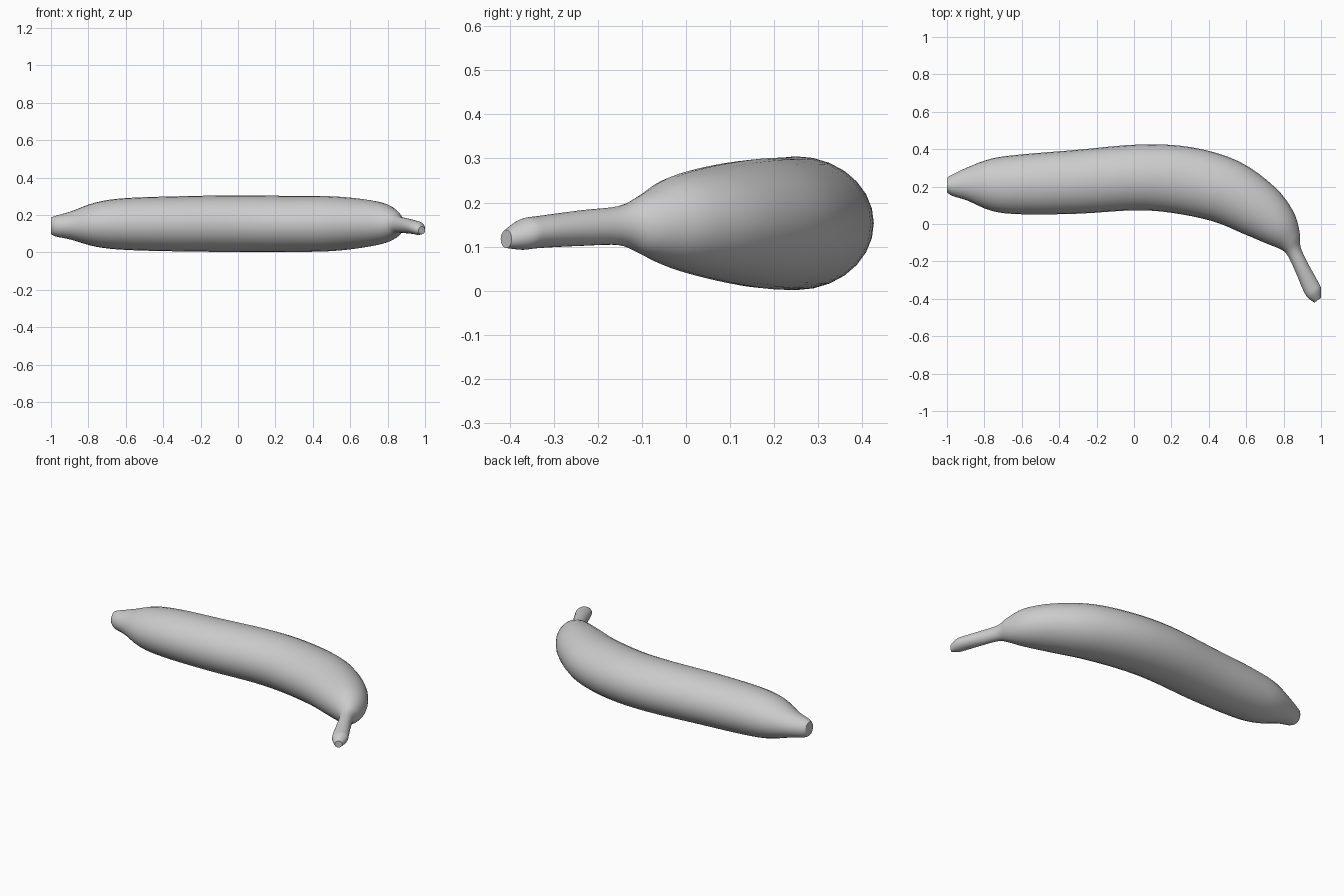
import bpy
import bmesh
import math
from mathutils import Vector

default_cube = bpy.data.objects.get("Cube")
if default_cube:
    bpy.data.objects.remove(default_cube, do_unlink=True)

SIDES = 28
STEPS = 4

# Sections from blossom end to stem tip:
# inner edge x, y, outer edge x, y, bottom z, top z
sections = [
    (-1, .17, -1, .245, .1, .185),
    (-.97, .15, -.98, .26, .085, .195),
    (-.89, .125, -.89, .303, .067, .22),
    (-.76, .07, -.76, .35, .03, .267),
    (-.6, .052, -.6, .372, .013, .29),
    (-.3, .055, -.32, .395, .005, .3),
    (0, .073, .03, .425, .002, .305),
    (.2, .06, .31, .41, .002, .302),
    (.42, .015, .56, .335, .006, .3),
    (.58, -.05, .75, .2, .025, .285),
    (.71, -.105, .85, .07, .05, .26),
    (.79, -.138, .885, -.04, .08, .22),
    (.825, -.175, .89, -.12, .103, .193),
    (.865, -.26, .93, -.21, .102, .183),
    (.905, -.355, .985, -.31, .097, .17),
    (.93, -.395, 1, -.345, .093, .163),
    (.965, -.42, 1, -.395, .097, .138),
]


def spline(a, b, c, d, t):
    """Smooth interpolation between b and c."""
    return [(2 * q + (r - p) * t + (2 * p - 5 * q + 4 * r - s) * t * t
             + (3 * q - p - 3 * r + s) * t ** 3) / 2
            for p, q, r, s in zip(a, b, c, d)]


def refine(rows):
    last = len(rows) - 1
    result = []
    for i in range(last):
        four = [rows[max(0, min(last, i + k))] for k in (-1, 0, 1, 2)]
        result += [spline(*four, step / STEPS) for step in range(STEPS)]
    return result + [rows[last]]


def add_ring(bm, row):
    """Elliptical ring spanning the inner and outer edges."""
    ix, iy, ox, oy, low, high = row
    middle = Vector((ix + ox, iy + oy, low + high)) / 2
    across = Vector((ox - ix, oy - iy, 0)) / 2
    upward = Vector((0, 0, high - low)) / 2
    ring = []
    for k in range(SIDES):
        angle = math.tau * k / SIDES
        ring.append(bm.verts.new(
            middle + across * math.cos(angle) + upward * math.sin(angle)))
    return ring


def make_material(name, colour):
    material = bpy.data.materials.new(name)
    material.use_nodes = True
    material.diffuse_color = colour
    shader = material.node_tree.nodes["Principled BSDF"]
    shader.inputs["Base Color"].default_value = colour
    return material


# Curved fruit body running into its stem
bm = bmesh.new()
rings = [add_ring(bm, row) for row in refine(sections)]
for first, second in zip(rings, rings[1:]):
    for k in range(SIDES):
        n = (k + 1) % SIDES
        bm.faces.new((first[k], first[n], second[n], second[k]))

# Flat caps at both ends
bm.faces.new(rings[0])
bm.faces.new(rings[-1])
bmesh.ops.recalc_face_normals(bm, faces=bm.faces)

mesh = bpy.data.meshes.new("banana")
bm.to_mesh(mesh)
bm.free()
mesh.materials.append(make_material("light grey", (.6, .6, .6, 1)))
banana = bpy.data.objects.new("banana", mesh)
bpy.context.collection.objects.link(banana)

# Smooth skin with crisp end caps
bpy.ops.object.select_all(action='DESELECT')
banana.select_set(True)
bpy.context.view_layer.objects.active = banana
bpy.ops.object.shade_smooth_by_angle(angle=math.radians(50))
